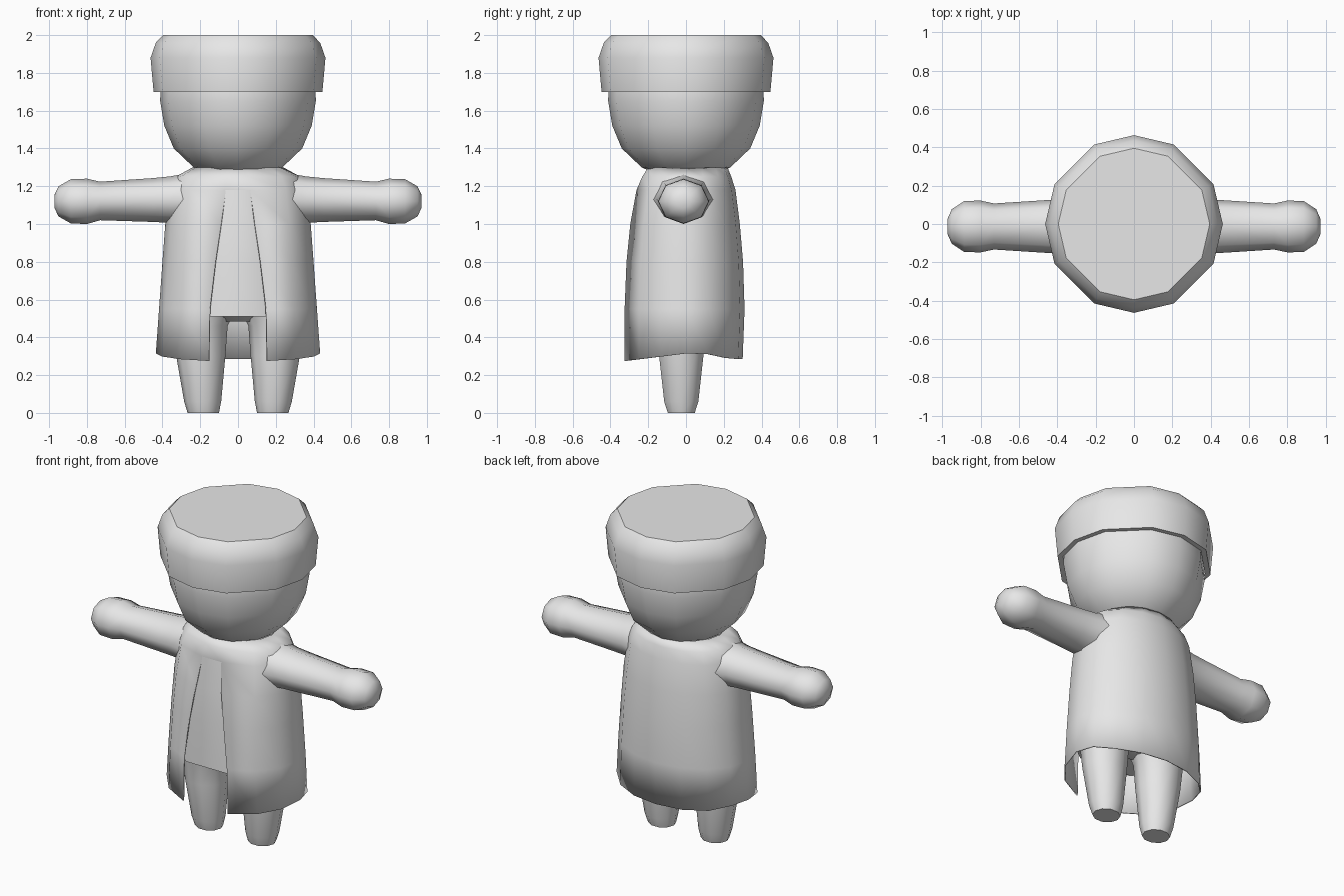
import bpy, bmesh, math
from mathutils import Vector

if "Cube" in bpy.data.objects:
    bpy.data.objects.remove(bpy.data.objects["Cube"])

grey = bpy.data.materials.new("plain_grey")
grey.diffuse_color = (0.8, 0.8, 0.8, 1)
grey.use_nodes = True
grey.node_tree.nodes["Principled BSDF"].inputs["Base Color"].default_value = grey.diffuse_color


def loft(name, rings, cap_start=True, cap_end=True, closed=True, smooth=40):
    """Skin a list of equal-length point rings."""
    bm = bmesh.new()
    vs = [[bm.verts.new(p) for p in r] for r in rings]
    n = len(rings[0])
    for a, b in zip(vs, vs[1:]):
        for i in range(n if closed else n - 1):
            j = (i + 1) % n
            bm.faces.new((a[i], a[j], b[j], b[i]))
    if cap_start:
        bm.faces.new(vs[0][::-1])
    if cap_end:
        bm.faces.new(vs[-1])
    bmesh.ops.recalc_face_normals(bm, faces=bm.faces[:])
    return finish(name, bm, smooth)


def finish(name, bm, smooth):
    me = bpy.data.meshes.new(name)
    bm.to_mesh(me)
    bm.free()
    me.materials.append(grey)
    ob = bpy.data.objects.new(name, me)
    bpy.context.collection.objects.link(ob)
    bpy.ops.object.select_all(action='DESELECT')
    ob.select_set(True)
    bpy.context.view_layer.objects.active = ob
    bpy.ops.object.shade_smooth_by_angle(angle=math.radians(smooth))
    return ob


# Head and hat share a twelve-sided section
ANGLES = [q * 90 + a for q in range(4) for a in (0, 26.5, 63.5)]


def disc(r, z):
    return [(r * math.cos(math.radians(a)), r * math.sin(math.radians(a)), z) for a in ANGLES]


loft("head", [disc(r, z) for r, z in (
    (0.17, 1.27), (0.235, 1.3), (0.34, 1.4), (0.39, 1.52), (0.412, 1.65), (0.41, 1.75), (0.36, 1.88))], smooth=60)
loft("hat", [disc(r, z) for r, z in (
    (0.415, 1.702), (0.447, 1.7), (0.463, 1.88), (0.435, 1.96), (0.395, 2.0))], cap_start=False, smooth=38)

# Body rows: height, half width, front depth, back depth, half gap at the front
ROWS = [(1.3, 0.24, 0.2, 0.22, 0.05), (1.25, 0.33, 0.232, 0.24, 0.058),
        (1.18, 0.36, 0.262, 0.262, 0.065), (1.0, 0.385, 0.295, 0.285, 0.09),
        (0.8, 0.4, 0.315, 0.302, 0.12), (0.55, 0.418, 0.325, 0.31, 0.15),
        (0.28, 0.435, 0.325, 0.3, 0.155)]


def body_ring(row, inset=0.0, side=0.0, hem=False):
    """Fifteen points, running from one front edge around the back to the other."""
    z, rx, front, back, gap = row
    pts = []
    for i in range(15):
        a = math.radians(-67.5 + i * 22.5)
        edge = i in (0, 14)
        k = inset if edge else inset + side
        c, s = math.cos(a), math.sin(a)
        x = (rx - k) * c
        y = (back - k) * s if s > 0 else (front - k) * s / math.sin(math.radians(67.5))
        if edge:
            x = math.copysign(gap, c)
        zz = z
        if hem:
            zz = 0.315 - (0.04 * abs(y) / front if y < 0 else 0.03 * min(1, max(0, y - 0.1) / 0.14))
        pts.append((x, y, zz))
    return pts


# Coat: thin shell, open down the front below the collar
bm = bmesh.new()
grid = [[bm.verts.new(p) for p in body_ring(r, hem=r is ROWS[-1])] for r in ROWS]
for k, (a, b) in enumerate(zip(grid, grid[1:])):
    for i in range(15 if k < 2 else 14):
        j = (i + 1) % 15
        bm.faces.new((a[i], b[i], b[j], a[j]))
bm.normal_update()
coat = finish("coat", bm, 45)
shell = coat.modifiers.new("thickness", 'SOLIDIFY')
shell.thickness = 0.008
shell.offset = -1

# Shirt: sinks gradually behind the coat edges
shirt = []
for row, inset in zip(ROWS[2:6], (0.0, 0.012, 0.02, 0.028)):
    z, rx, f, b, gap = row
    if z == 0.55:
        z = 0.51
    shirt.append(body_ring((z, rx, f, b, gap + 0.001), inset, 0.02))
loft("shirt", shirt, cap_start=False, smooth=45)


# Limbs: eight-sided tapered tubes
def oval(centre, u, v, n=8):
    c, u, v = Vector(centre), Vector(u), Vector(v)
    return [c + u * math.cos(t * math.tau / n) + v * math.sin(t * math.tau / n) for t in range(n)]


for side, label in ((1, "left"), (-1, "right")):
    # Arm: x, centre height, y radius, z radius
    loft(label + "_arm", [oval((side * x, -0.013, zc), (0, ry, 0), (0, 0, rz)) for x, zc, ry, rz in (
        (0.26, 1.13, 0.165, 0.14), (0.36, 1.129, 0.143, 0.123), (0.45, 1.127, 0.138, 0.116),
        (0.73, 1.122, 0.12, 0.102), (0.8, 1.12, 0.135, 0.12), (0.885, 1.12, 0.133, 0.117),
        (0.95, 1.12, 0.09, 0.08), (0.972, 1.12, 0.04, 0.035))], smooth=60)
    # Leg: height, centre x, x radius, y radius
    loft(label + "_leg", [oval((side * x, -0.025, z), (rx, 0, 0), (0, ry, 0), 10) for z, x, rx, ry in (
        (0.0, 0.184, 0.083, 0.075), (0.06, 0.187, 0.098, 0.095), (0.3, 0.197, 0.13, 0.123),
        (0.46, 0.2, 0.145, 0.135), (0.53, 0.19, 0.17, 0.15))], smooth=45)

# Hips: shallow bridge between the legs
loft("hips", [oval((0, -0.025, z), (rx, 0, 0), (0, ry, 0), 10) for z, rx, ry in (
    (0.485, 0.1, 0.08), (0.53, 0.2, 0.16))], smooth=45)
